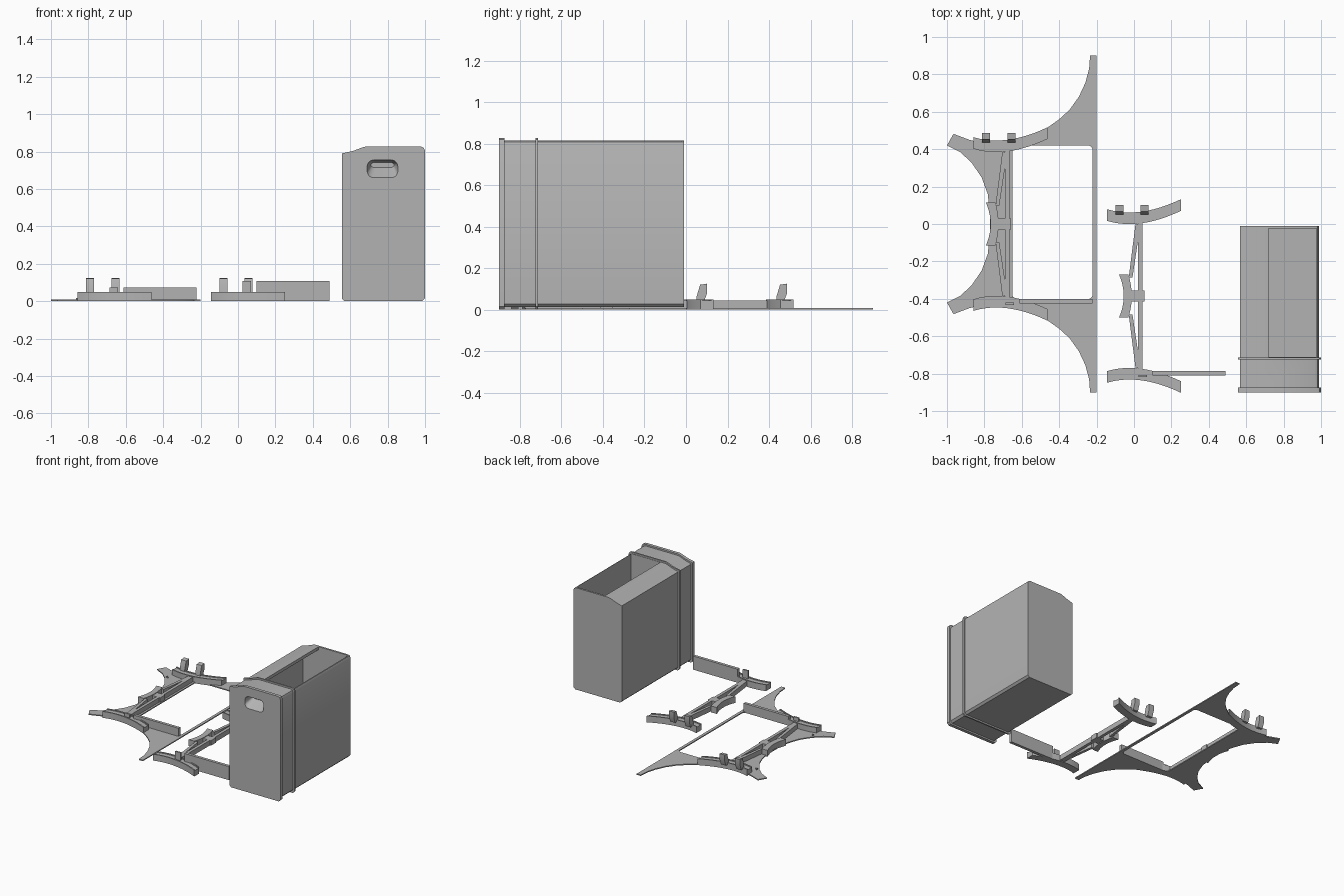
import bpy, bmesh, math
from mathutils import Matrix

if "Cube" in bpy.data.objects:
    bpy.data.objects.remove(bpy.data.objects["Cube"])

grey = bpy.data.materials.new("plain_grey")
grey.diffuse_color = (0.45, 0.45, 0.45, 1)
grey.use_nodes = True
grey.node_tree.nodes["Principled BSDF"].inputs["Base Color"].default_value = grey.diffuse_color


def finish(ob):
    ob.data.materials.clear()
    ob.data.materials.append(grey)
    bpy.ops.object.select_all(action='DESELECT')
    ob.select_set(True)
    bpy.context.view_layer.objects.active = ob
    bpy.ops.object.shade_smooth_by_angle(angle=math.radians(30))
    return ob


def prism(name, pts, a, b, axis='Z'):
    """Extrude a closed outline from a to b along Z (xy outline), Y (xz) or X (yz)."""
    place = {'Z': lambda p, t: (p[0], p[1], t),
             'Y': lambda p, t: (p[0], t, p[1]),
             'X': lambda p, t: (t, p[0], p[1])}[axis]
    bm = bmesh.new()
    lo = [bm.verts.new(place(p, a)) for p in pts]
    hi = [bm.verts.new(place(p, b)) for p in pts]
    n = len(pts)
    bm.faces.new(lo)
    bm.faces.new(hi)
    for i in range(n):
        bm.faces.new((lo[i], lo[(i + 1) % n], hi[(i + 1) % n], hi[i]))
    bmesh.ops.recalc_face_normals(bm, faces=bm.faces)
    me = bpy.data.meshes.new(name)
    bm.to_mesh(me)
    bm.free()
    ob = bpy.data.objects.new(name, me)
    bpy.context.collection.objects.link(ob)
    return finish(ob)


def box(name, x0, x1, y0, y1, z0, z1):
    return prism(name, [(x0, y0), (x1, y0), (x1, y1), (x0, y1)], z0, z1)


def rounded(x0, x1, y0, y1, r, n=5):
    pts = []
    for k, (cx, cy) in enumerate([(x1 - r, y1 - r), (x0 + r, y1 - r),
                                  (x0 + r, y0 + r), (x1 - r, y0 + r)]):
        for i in range(n + 1):
            t = math.pi / 2 * (k + i / n)
            pts.append((cx + r * math.cos(t), cy + r * math.sin(t)))
    return pts


def cut(ob, cutter):
    m = ob.modifiers.new("cut", 'BOOLEAN')
    m.object = cutter
    m.solver = 'EXACT'
    bpy.context.view_layer.objects.active = ob
    bpy.ops.object.modifier_apply(modifier=m.name)
    bpy.data.objects.remove(cutter)
    finish(ob)


def quad(p, q, r, n):
    """Points on a quadratic curve passing through p, q (middle) and r."""
    c = [2 * q[k] - (p[k] + r[k]) / 2 for k in (0, 1)]
    return [tuple((1 - t) ** 2 * p[k] + 2 * t * (1 - t) * c[k] + t * t * r[k] for k in (0, 1))
            for t in (i / n for i in range(n + 1))]


# --- Bin ---
def bin_profile(d):
    return [(0.555 + d, 0.015 + d), (0.57 + d, d), (0.985 - d, d), (1 - d, 0.015 + d),
            (1 - d, 0.805 - d), (0.993 - d, 0.82 - d), (0.98 - d, 0.826 - d),
            (0.68, 0.826 - d), (0.66, 0.82 - d), (0.615, 0.803 - d), (0.555 + d, 0.79 - d)]


body = prism("bin_body", bin_profile(0.012), -0.89, -0.01, 'Y')
cut(body, prism("cavity", [(0.585, 0.03), (0.975, 0.03), (0.975, 0.79), (0.68, 0.79), (0.585, 0.765)],
                -0.71, -0.025, 'Y'))
cut(body, box("opening", 0.72, 0.975, -0.71, -0.025, 0.7, 0.9))
rim = prism("bin_front_panel", bin_profile(0), -0.9, -0.875, 'Y')
prism("bin_rib", bin_profile(0), -0.725, -0.713, 'Y')

# Handle recess, narrowing towards its raised back
for target in (body, rim):
    grip = prism("grip", rounded(0.69, 0.855, 0.66, 0.755, 0.035), -0.901, -0.83, 'Y')
    for v in grip.data.vertices:
        if v.co.y > -0.85:
            v.co.x = 0.7725 + (v.co.x - 0.7725) * 0.74
            v.co.z = 0.728 + (v.co.z - 0.7075) * 0.3
    cut(target, grip)


# --- Holder frames: the same part set placed twice ---
def frame(tag, ox, oy, rail_end, rail_top):
    mid = oy - 0.385
    for side, s in (("back", 1), ("front", -1)):
        # Curved end clip: low band with a thin raised inner lip
        def arc(off, n=12):
            return [(ox + x, mid + s * (y + off)) for x, y in
                    quad((-0.145, 0.402), (0.04, 0.389), (0.25, 0.455), n)]
        prism(f"{tag}_{side}_clip", arc(0.008) + arc(0.062)[::-1], 0, 0.044)
        prism(f"{tag}_{side}_clip_inner_lip", arc(0) + arc(0.01)[::-1], 0, 0.05)
        prism(f"{tag}_{side}_clip_outer_lip", arc(0.052) + arc(0.062)[::-1], 0, 0.05)
        # Slanted brace
        prism(f"{tag}_{side}_brace",
              [(ox + x, mid + s * y) for x, y in
               [(0.022, 0.385), (0.022, 0.3), (-0.008, 0.1), (-0.028, 0.1), (0.008, 0.385)]], 0.005, 0.045)
    # Leaning posts on the back clip
    for x in (-0.1, 0.035):
        prism(f"{tag}_post", [(oy + y, z) for y, z in
              [(0.05, 0.035), (0.05, 0.06), (0.068, 0.12), (0.102, 0.125), (0.102, 0.08), (0.085, 0.035)]],
              ox + x, ox + x + 0.043, 'X')
    # Long bar with centre link
    box(f"{tag}_bar", ox + 0.022, ox + 0.046, mid - 0.395, mid + 0.395, 0.005, 0.045)
    box(f"{tag}_link", ox - 0.02, ox + 0.055, mid - 0.03, mid + 0.03, 0.005, 0.045)
    # Centre curved clip
    outer = quad((-0.08, 0.115), (-0.055, 0), (-0.08, -0.115), 10)
    inner = quad((-0.03, 0.115), (-0.012, 0), (-0.03, -0.115), 10)
    prism(f"{tag}_centre_clip", [(ox + x, mid + y) for x, y in outer + inner[::-1]], 0, 0.05)
    # Side rail and small stop tab
    box(f"{tag}_rail", ox + 0.1, rail_end, oy - 0.81, oy - 0.787, 0, rail_top)
    box(f"{tag}_stop_tab", ox + 0.025, ox + 0.07, oy - 0.818, oy - 0.806, 0.03, rail_top)


frame("loose_frame", 0, 0, 0.49, 0.107)
frame("mounted_frame", -0.712, 0.385, -0.222, 0.072)

# --- Thin base plate with concave wings and a window ---
half = [(-0.2, 0.9), (-0.235, 0.9), (-0.24, 0.83), (-0.26, 0.755), (-0.295, 0.68), (-0.345, 0.61),
        (-0.40, 0.56), (-0.47, 0.51), (-0.57, 0.45), (-0.68, 0.425), (-0.8, 0.43), (-0.88, 0.45),
        (-0.965, 0.482), (-1.0, 0.42), (-0.93, 0.385), (-0.87, 0.33), (-0.815, 0.25),
        (-0.782, 0.16), (-0.77, 0.06)]
plate = prism("base_plate", half + [(x, -y) for x, y in half[::-1]], 0, 0.008)
cut(plate, prism("window", rounded(-0.65, -0.222, -0.402, 0.42, 0.025), -0.02, 0.03))
# Small pins on the plate arms
for y in (0.35, -0.35):
    prism("plate_pin", [(-0.865, y - 0.01), (-0.845, y - 0.01), (-0.865, y + 0.01)], 0.004, 0.016)
